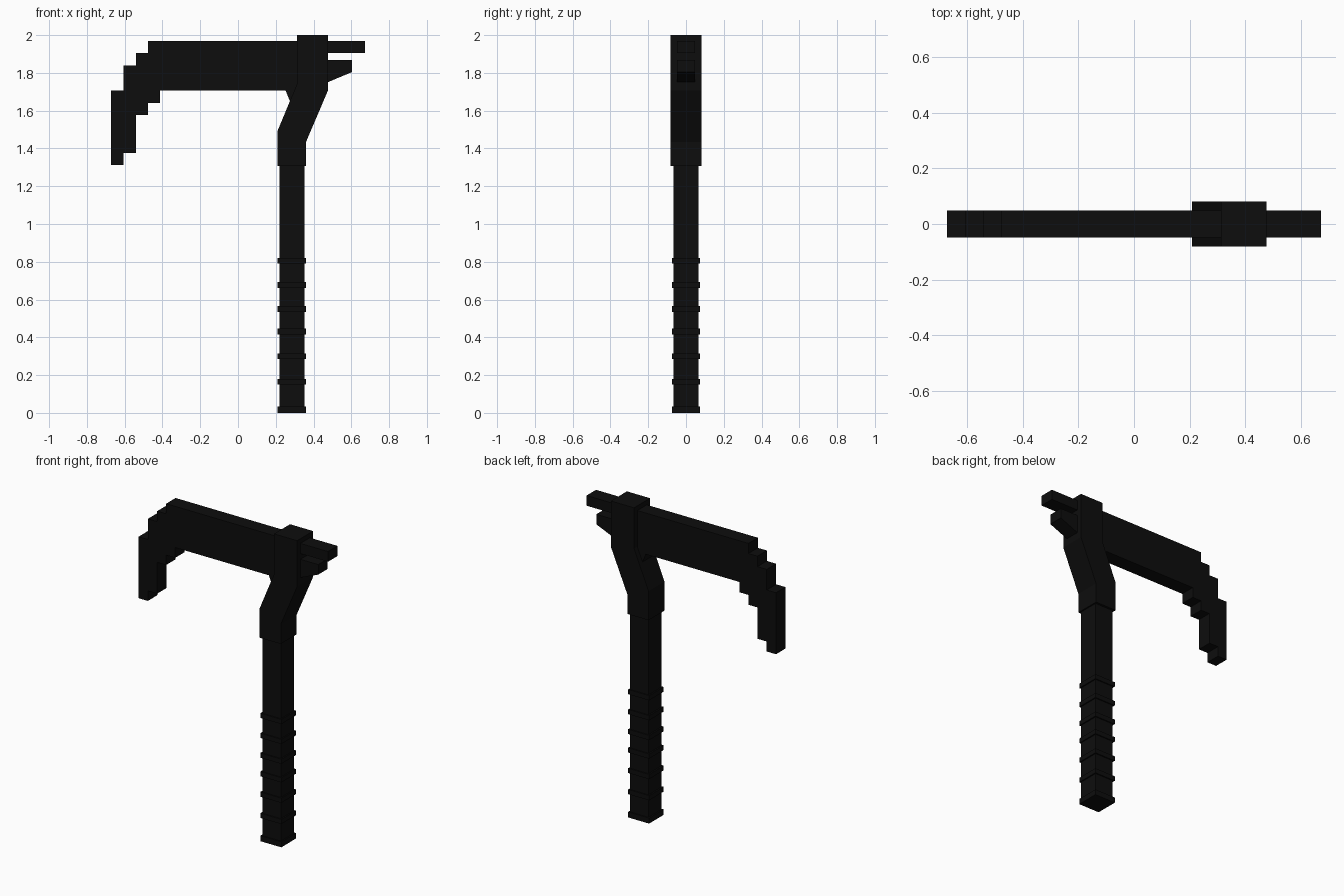
import bpy

black = bpy.data.materials.new("matte_black")
black.diffuse_color = (0.004, 0.004, 0.004, 1)


def extrude_profile(name, profile, half_depth):
    """Prism from an (x, z) outline, centred on y = 0."""
    n = len(profile)
    verts = [(x, y, z) for y in (-half_depth, half_depth) for x, z in profile]
    faces = [tuple(range(n)), tuple(range(2 * n - 1, n - 1, -1))]
    faces += [(i, i + n, (i + 1) % n + n, (i + 1) % n) for i in range(n)]
    mesh = bpy.data.meshes.new(name)
    mesh.from_pydata(verts, [], faces)
    mesh.materials.append(black)
    obj = bpy.data.objects.new(name, mesh)
    bpy.context.collection.objects.link(obj)
    return obj


def box(name, x0, x1, z0, z1, half_depth):
    return extrude_profile(name, [(x0, z0), (x1, z0), (x1, z1), (x0, z1)], half_depth)


BLADE = 0.048

# Stepped blade hooking down at the tip
extrude_profile("blade", [
    (-0.672, 1.312), (-0.606, 1.312), (-0.606, 1.376), (-0.54, 1.376),
    (-0.54, 1.577), (-0.476, 1.577), (-0.476, 1.64), (-0.412, 1.64),
    (-0.412, 1.706), (0.40, 1.706), (0.40, 1.905), (-0.54, 1.905),
    (-0.54, 1.838), (-0.606, 1.838), (-0.606, 1.706), (-0.672, 1.706)], BLADE)

# Spine along the top, passing through the head and out the back
box("spine_bar", -0.476, 0.672, 1.905, 1.97, BLADE)

# Short tapered tang behind the head and small brace under the blade
extrude_profile("rear_tang", [(0.40, 1.72), (0.476, 1.751), (0.603, 1.804),
                              (0.603, 1.868), (0.40, 1.868)], BLADE)
extrude_profile("blade_brace", [(0.275, 1.65), (0.36, 1.65),
                                (0.36, 1.706), (0.252, 1.706)], BLADE)

# Bent head socket joining handle and blade
extrude_profile("head_socket", [
    (0.209, 1.307), (0.36, 1.307), (0.36, 1.434), (0.476, 1.706),
    (0.476, 2.0), (0.312, 2.0), (0.312, 1.74), (0.209, 1.492)], 0.081)

# Square handle, end cap and grip rings
box("handle", 0.219, 0.351, 0.01, 1.33, 0.066)
box("end_cap", 0.21, 0.359, 0.0, 0.035, 0.074)
for z in (0.164, 0.30, 0.431, 0.55, 0.677, 0.805):
    box("grip_ring", 0.21, 0.359, z - 0.015, z + 0.015, 0.074)
